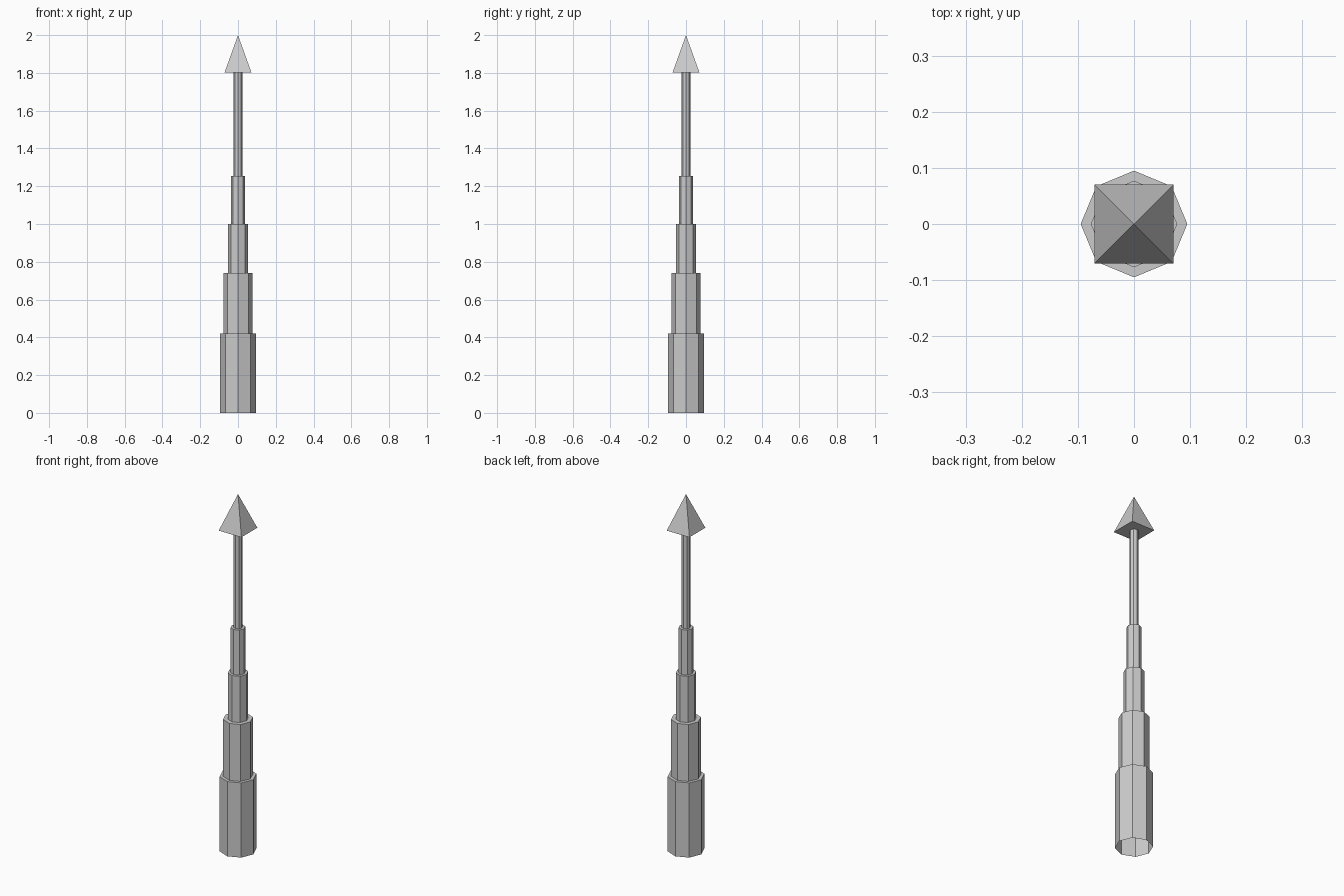
import bpy
import bmesh
import math
from mathutils import Matrix

cube = bpy.data.objects.get("Cube")
if cube:
    bpy.data.objects.remove(cube, do_unlink=True)

# Single grey finish
grey = bpy.data.materials.new("light_grey")
grey.use_nodes = True
colour = (0.6, 0.6, 0.6, 1)
grey.diffuse_color = colour
grey.node_tree.nodes["Principled BSDF"].inputs["Base Color"].default_value = colour


def add_prism(name, sides, bottom_radius, top_radius, z0, z1, turn=0, open_bottom=False):
    """Upright flat-shaded prism or pyramid between two heights."""
    bm = bmesh.new()
    place = Matrix.Translation((0, 0, (z0 + z1) / 2)) @ Matrix.Rotation(turn, 4, "Z")
    bmesh.ops.create_cone(bm, cap_ends=True, segments=sides, radius1=bottom_radius,
                          radius2=top_radius, depth=z1 - z0, matrix=place)
    bmesh.ops.remove_doubles(bm, verts=bm.verts, dist=0.0001)
    bm.normal_update()
    if open_bottom:
        caps = [f for f in bm.faces if f.normal.z < -0.9]
        bmesh.ops.delete(bm, geom=caps, context="FACES_ONLY")
    mesh = bpy.data.meshes.new(name)
    bm.to_mesh(mesh)
    bm.free()
    mesh.materials.append(grey)
    obj = bpy.data.objects.new(name, mesh)
    bpy.context.collection.objects.link(obj)
    return obj


# Stepped octagonal sections, hollow from below: name, radius, top height
sections = [
    ("base_section", 0.095, 0.42),
    ("lower_section", 0.077, 0.74),
    ("middle_section", 0.053, 1.0),
    ("upper_section", 0.038, 1.253),
    ("thin_rod", 0.023, 1.803),
]
bottom = 0
for name, radius, top in sections:
    add_prism(name, 8, radius, radius, bottom, top, open_bottom=True)
    bottom = top

# Square pyramid tip
add_prism("pyramid_tip", 4, 0.1, 0, bottom, 2, turn=math.pi / 4)
